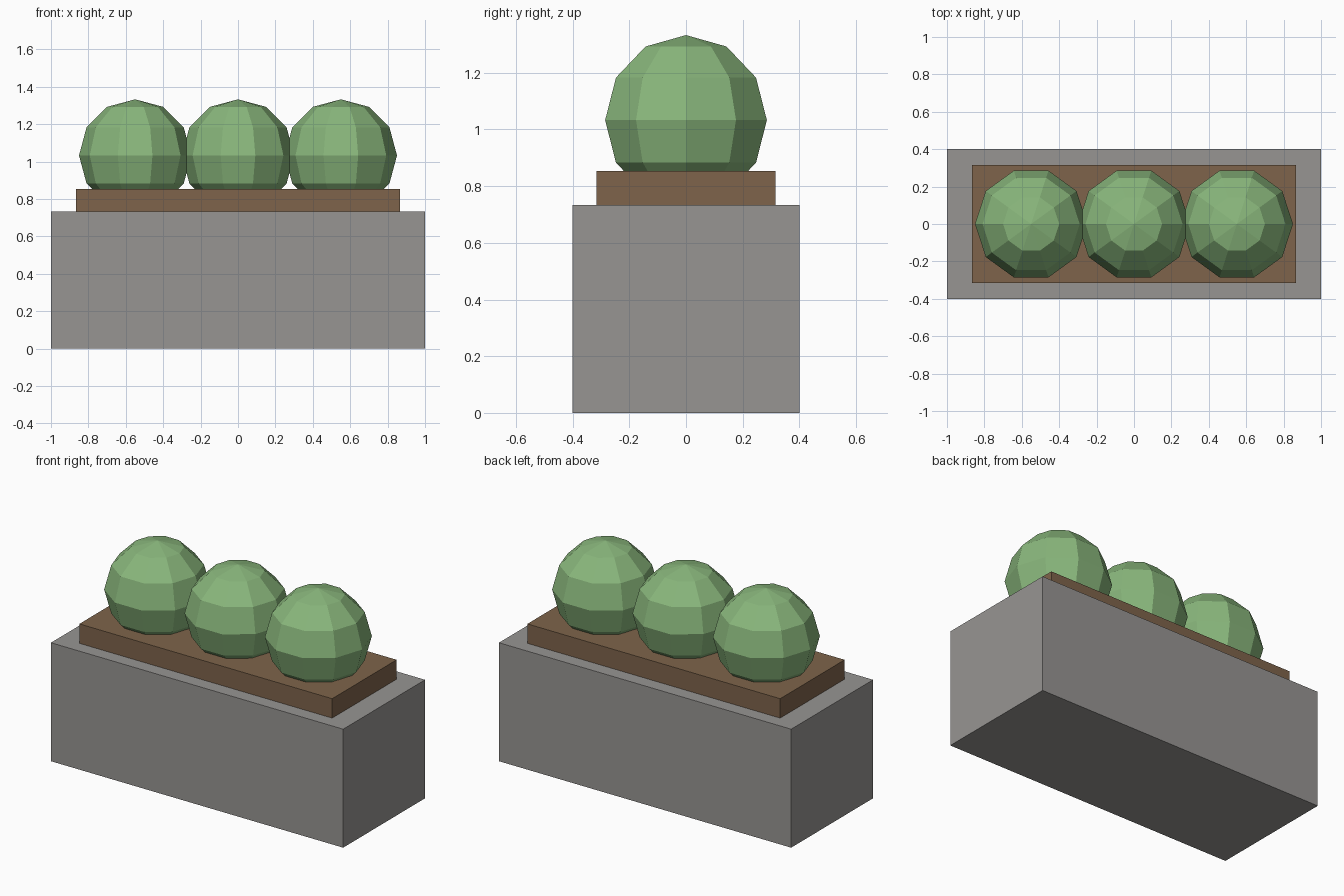
import bpy
import math

if "Cube" in bpy.data.objects:
    bpy.data.objects.remove(bpy.data.objects["Cube"])


def material(name, color):
    mat = bpy.data.materials.new(name)
    mat.diffuse_color = (*color, 1.0)
    mat.use_nodes = True
    mat.node_tree.nodes["Principled BSDF"].inputs["Base Color"].default_value = mat.diffuse_color
    return mat


def box(name, size, z_bottom, mat):
    bpy.ops.mesh.primitive_cube_add(size=1, location=(0, 0, z_bottom + size[2] / 2))
    obj = bpy.context.object
    obj.name = name
    obj.scale = size
    bpy.ops.object.transform_apply(location=False, rotation=False, scale=True)
    obj.data.materials.append(mat)
    return obj


stone_mat = material("stone_grey", (0.31, 0.30, 0.29))
soil_mat = material("soil_brown", (0.21, 0.127, 0.07))
leaf_mat = material("leaf_green", (0.25, 0.47, 0.20))

# Stone planter block and raised bed of soil
box("planter", (2.0, 0.8, 0.733), 0, stone_mat)
box("soil", (1.73, 0.63, 0.12), 0.733, soil_mat)

# Row of low-poly round shrubs, partly sunk into the soil,
# turned so a corner of the ten-sided outline points along x
for i, x in enumerate((-0.55, 0, 0.55)):
    bpy.ops.mesh.primitive_uv_sphere_add(segments=10, ring_count=6, radius=0.3,
                                         location=(x, 0, 1.033),
                                         rotation=(0, 0, math.pi / 2))
    shrub = bpy.context.object
    shrub.name = f"shrub_{i + 1}"
    shrub.data.materials.append(leaf_mat)
    bpy.ops.object.shade_flat()
